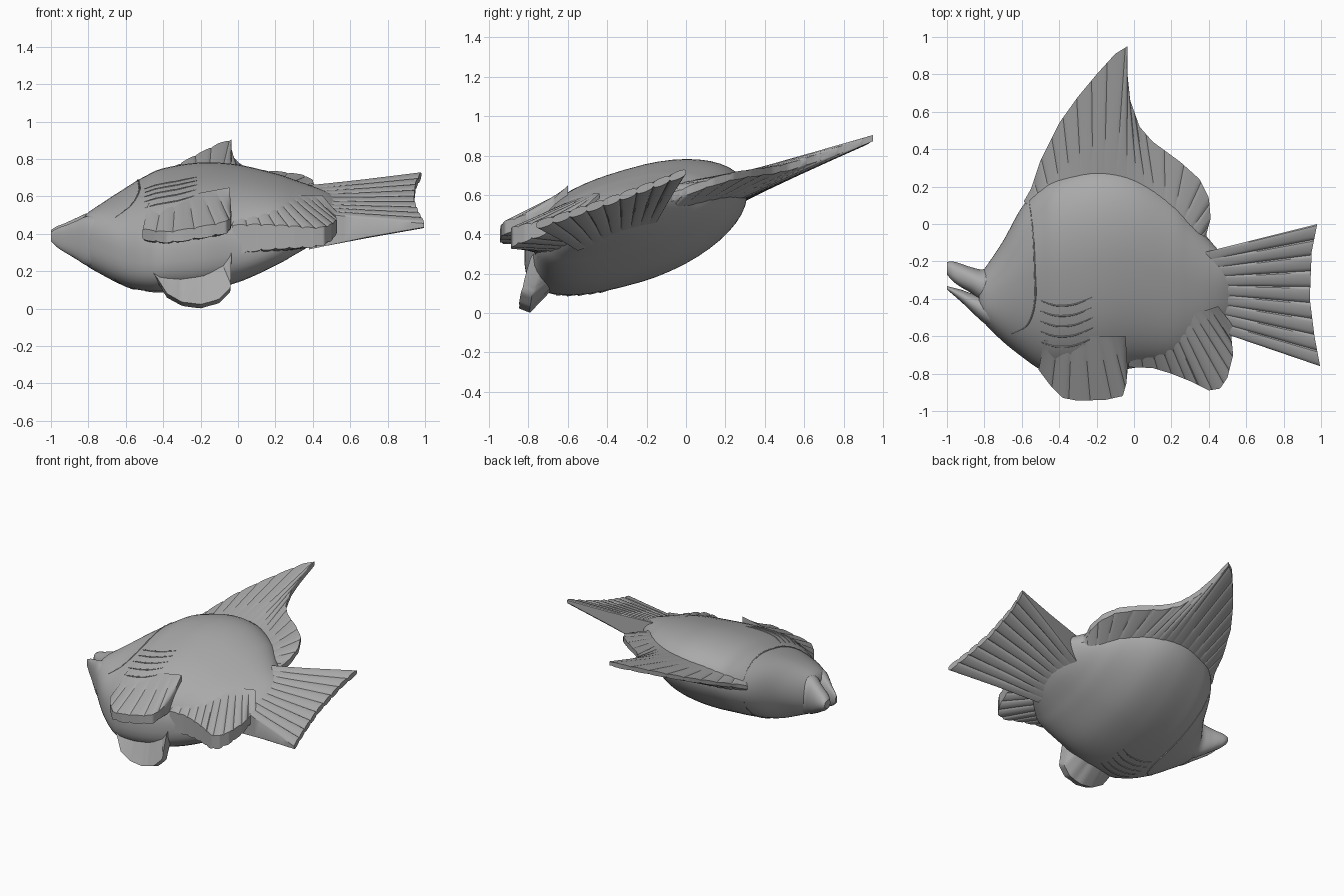
import bpy, bmesh, math
from mathutils import Vector

if "Cube" in bpy.data.objects:
    bpy.data.objects.remove(bpy.data.objects["Cube"], do_unlink=True)

grey = bpy.data.materials.new("stone grey")
grey.use_nodes = True
grey.diffuse_color = (0.4, 0.4, 0.4, 1)
shader = grey.node_tree.nodes["Principled BSDF"]
shader.inputs["Base Color"].default_value = (0.4, 0.4, 0.4, 1)
shader.inputs["Roughness"].default_value = 0.7


def finish(name, bm, angle=40):
    bmesh.ops.recalc_face_normals(bm, faces=bm.faces[:])
    mesh = bpy.data.meshes.new(name)
    bm.to_mesh(mesh)
    bm.free()
    mesh.materials.append(grey)
    ob = bpy.data.objects.new(name, mesh)
    bpy.context.collection.objects.link(ob)
    bpy.ops.object.select_all(action='DESELECT')
    ob.select_set(True)
    bpy.context.view_layer.objects.active = ob
    bpy.ops.object.shade_smooth_by_angle(angle=math.radians(angle))


def refine(rows, steps=6):
    """Catmull-Rom interpolation of the station rows."""
    out = []
    for i in range(len(rows) - 1):
        p = [rows[max(0, min(len(rows) - 1, i + k))] for k in (-1, 0, 1, 2)]
        for s in range(steps):
            t = s / steps
            out.append([0.5 * (2 * b + (c - a) * t + (2 * a - 5 * b + 4 * c - d) * t * t
                               + (3 * b - a - 3 * c + d) * t ** 3) for a, b, c, d in zip(*p)])
    return out + [list(rows[-1])]


def belly_power(u):
    return 2.0 if u > 0 else 2.6      # blunter on the belly side


def loft(name, rows, sides=48):
    """Rows are x, low y, high y, centre z, tilt, half thickness."""
    bm = bmesh.new()
    rings = []
    for x, lo, hi, c, tilt, h in refine(rows):
        ring = []
        for k in range(sides):
            a = math.tau * (k + 0.5) / sides
            n = belly_power(math.cos(a))
            u = math.copysign(abs(math.cos(a)) ** (2 / n), math.cos(a))
            v = math.copysign(abs(math.sin(a)) ** (2 / n), math.sin(a))
            w = (hi - lo) / 2
            ring.append(bm.verts.new((x, (lo + hi) / 2 + u * w, c + tilt * u * w + h * v)))
        rings.append(ring)
    for r, q in zip(rings, rings[1:]):
        for k in range(sides):
            j = (k + 1) % sides
            bm.faces.new((r[k], r[j], q[j], q[k]))
    bm.faces.new(rings[0])
    bm.faces.new(rings[-1])
    finish(name, bm)


def resample(pts, n):
    pts = [Vector(p) for p in pts]
    d = [0]
    for a, b in zip(pts, pts[1:]):
        d.append(d[-1] + (b - a).length)
    out, j = [], 0
    for i in range(n):
        s = d[-1] * i / (n - 1)
        while j < len(pts) - 2 and d[j + 1] < s:
            j += 1
        out.append(pts[j].lerp(pts[j + 1], (s - d[j]) / (d[j + 1] - d[j])))
    return out


def fin(name, base, tip, t_base, t_tip, rays, depth, normal=(0, 0, 1), nv=10):
    """Closed grooved plate between a base and a tip line; thicknesses are (start, end)."""
    nu = rays * 10 + 1
    nrm = Vector(normal).normalized()
    mix = lambda pair, f: pair[0] + (pair[1] - pair[0]) * f
    bm = bmesh.new()
    sheets = []
    for sign in (1, -1):
        grid = []
        for i, (b, t) in enumerate(zip(resample(base, nu), resample(tip, nu))):
            f = i / (nu - 1)
            groove = 1 - abs(math.sin(math.pi * rays * f)) ** 0.4
            col = []
            for j in range(nv + 1):
                v = j / nv
                half = mix((mix(t_base, f), mix(t_tip, f)), v)
                half -= min(depth * min(1, 2 * v), half * 0.6) * groove
                col.append(bm.verts.new(b.lerp(t, v) + nrm * half * sign))
            grid.append(col)
        for p, q in zip(grid, grid[1:]):
            for j in range(nv):
                bm.faces.new((p[j], q[j], q[j + 1], p[j + 1]))
        sheets.append(grid)
    # rim walls joining the two sheets
    rim = lambda g: g[0] + [c[-1] for c in g[1:-1]] + g[-1][::-1] + [c[0] for c in g[-2:0:-1]]
    a, b = map(rim, sheets)
    for k in range(len(a)):
        j = (k + 1) % len(a)
        bm.faces.new((a[k], a[j], b[j], b[k]))
    finish(name, bm, 35)


# Body
body = [
    (-0.83, -0.47, -0.28, 0.37, 0.05, 0.10), (-0.80, -0.53, -0.24, 0.37, 0.10, 0.145),
    (-0.70, -0.63, -0.09, 0.378, 0.22, 0.195), (-0.60, -0.71, 0.09, 0.39, 0.26, 0.235),
    (-0.50, -0.78, 0.20, 0.41, 0.27, 0.265), (-0.40, -0.82, 0.26, 0.43, 0.27, 0.285),
    (-0.20, -0.81, 0.31, 0.45, 0.27, 0.295), (0.0, -0.77, 0.28, 0.465, 0.27, 0.27),
    (0.20, -0.75, 0.15, 0.485, 0.27, 0.205), (0.30, -0.70, 0.04, 0.495, 0.28, 0.165),
    (0.40, -0.62, -0.08, 0.505, 0.30, 0.125), (0.48, -0.55, -0.17, 0.515, 0.34, 0.085),
    (0.56, -0.50, -0.24, 0.515, 0.36, 0.04)]
loft("body", body)

# Narrowly open mouth
loft("upper_jaw", [
    (-1.0, -0.27, -0.203, 0.39, 0, 0.03), (-0.97, -0.305, -0.2, 0.385, 0, 0.055),
    (-0.93, -0.335, -0.21, 0.38, 0, 0.075), (-0.87, -0.37, -0.23, 0.375, 0.02, 0.108),
    (-0.80, -0.42, -0.24, 0.372, 0.05, 0.14), (-0.72, -0.42, -0.19, 0.375, 0.1, 0.14)], 24)
loft("lower_jaw", [
    (-1.0, -0.35, -0.332, 0.385, 0, 0.025), (-0.96, -0.385, -0.342, 0.378, 0, 0.055),
    (-0.92, -0.42, -0.352, 0.372, 0, 0.075), (-0.87, -0.468, -0.37, 0.368, 0, 0.10),
    (-0.80, -0.532, -0.38, 0.362, 0.05, 0.135), (-0.70, -0.60, -0.36, 0.36, 0.1, 0.14)], 24)


def on(z, pts):
    return [(x, y, z(x, y)) for x, y in pts]


def main_plane(x, y):
    return 0.55 + 0.36 * y + 0.17 * max(x, 0) + 0.09 * min(x, 0)


# Dorsal fin
fin("dorsal_fin",
    on(main_plane, [(-0.55, 0.08), (-0.3, 0.2), (0, 0.2), (0.2, 0.06), (0.37, -0.14)]),
    on(main_plane, [(-0.59, 0.12), (-0.55, 0.19), (-0.5, 0.34), (-0.4, 0.54), (-0.3, 0.68),
                    (-0.2, 0.8), (-0.1, 0.91), (-0.035, 0.95), (-0.035, 0.8), (-0.02, 0.66),
                    (0.03, 0.52), (0.1, 0.44), (0.25, 0.33), (0.35, 0.24), (0.4, 0.14),
                    (0.41, 0.03), (0.385, -0.06), (0.43, -0.13)]),
    (0.075, 0.075), (0.014, 0.022), 18, 0.006)

# Tail fin
fin("tail_fin",
    on(main_plane, [(0.38, -0.15), (0.38, -0.35), (0.38, -0.55)]),
    on(main_plane, [(0.98, 0.0), (0.95, -0.15), (0.94, -0.4), (0.965, -0.6), (0.995, -0.76)]),
    (0.10, 0.10), (0.02, 0.022), 9, 0.012)

# Anal fin, thick where it leaves the belly
anal = lambda x, y: 0.35 + 0.1 * x + 0.25 * (y + 0.85)
fin("anal_fin",
    on(anal, [(-0.03, -0.56), (0.2, -0.52), (0.45, -0.44)]),
    on(anal, [(-0.03, -0.765), (0.1, -0.77), (0.2, -0.80), (0.3, -0.84), (0.4, -0.89),
              (0.46, -0.88), (0.5, -0.82), (0.53, -0.7), (0.52, -0.6), (0.55, -0.57)]),
    (0.19, 0.11), (0.08, 0.03), 11, 0.009)

# Upper and lower pelvic fins
pelvic = lambda x, y: 0.44 + 0.16 * x + 0.25 * (y + 0.94)
fin("upper_pelvic_fin",
    on(pelvic, [(-0.48, -0.62), (-0.25, -0.60), (-0.045, -0.60)]),
    on(pelvic, [(-0.51, -0.78), (-0.45, -0.86), (-0.38, -0.93), (-0.3, -0.945), (-0.15, -0.94),
                (-0.06, -0.92), (-0.04, -0.85), (-0.035, -0.76)]),
    (0.12, 0.13), (0.03, 0.035), 6, 0.008)
fin("lower_pelvic_fin",
    [(-0.48, -0.60, 0.28), (-0.25, -0.62, 0.30), (-0.04, -0.64, 0.32)],
    [(-0.51, -0.73, 0.26), (-0.43, -0.78, 0.15), (-0.38, -0.81, 0.07), (-0.3, -0.82, 0.025),
     (-0.2, -0.82, 0.012), (-0.1, -0.82, 0.04), (-0.04, -0.81, 0.1), (-0.035, -0.76, 0.28)],
    (0.09, 0.09), (0.03, 0.03), 5, 0.004, normal=(0, 0.9, -0.35))

# Carved lines on both flanks
dense = refine(body, 12)


def flank(x, y, side):
    _, lo, hi, c, tilt, h = min(dense, key=lambda r: abs(r[0] - x))
    w = (hi - lo) / 2
    u = max(-0.99, min(0.99, (y - (lo + hi) / 2) / w))
    n = belly_power(u)
    return c + tilt * u * w + side * h * (1 - abs(u) ** n) ** (1 / n)


def ridge(name, pts, side, radius):
    curve = bpy.data.curves.new(name, 'CURVE')
    curve.dimensions = '3D'
    curve.bevel_depth = radius
    curve.bevel_resolution = 1
    spline = curve.splines.new('POLY')
    path = refine(pts, 8)
    spline.points.add(len(path) - 1)
    for i, (p, (x, y)) in enumerate(zip(spline.points, path)):
        p.co = (x, y, flank(x, y, side), 1)
        p.radius = 0.2 + math.sin(math.pi * i / (len(path) - 1))
    curve.materials.append(grey)
    bpy.context.collection.objects.link(bpy.data.objects.new(name, curve))


for side, label in ((1, "upper"), (-1, "lower")):
    ridge(label + "_gill_edge", [(-0.56, 0.12), (-0.54, -0.05), (-0.53, -0.25), (-0.53, -0.42),
                                 (-0.57, -0.54), (-0.66, -0.59)], side, 0.004)
    for i in range(5):
        y = -0.40 - 0.055 * i
        ridge(f"{label}_side_fin_ray_{i + 1}", [(-0.50, y - 0.01), (-0.42, y - 0.035),
              (-0.32, y - 0.03), (-0.22, y + 0.01)], side, 0.004)
